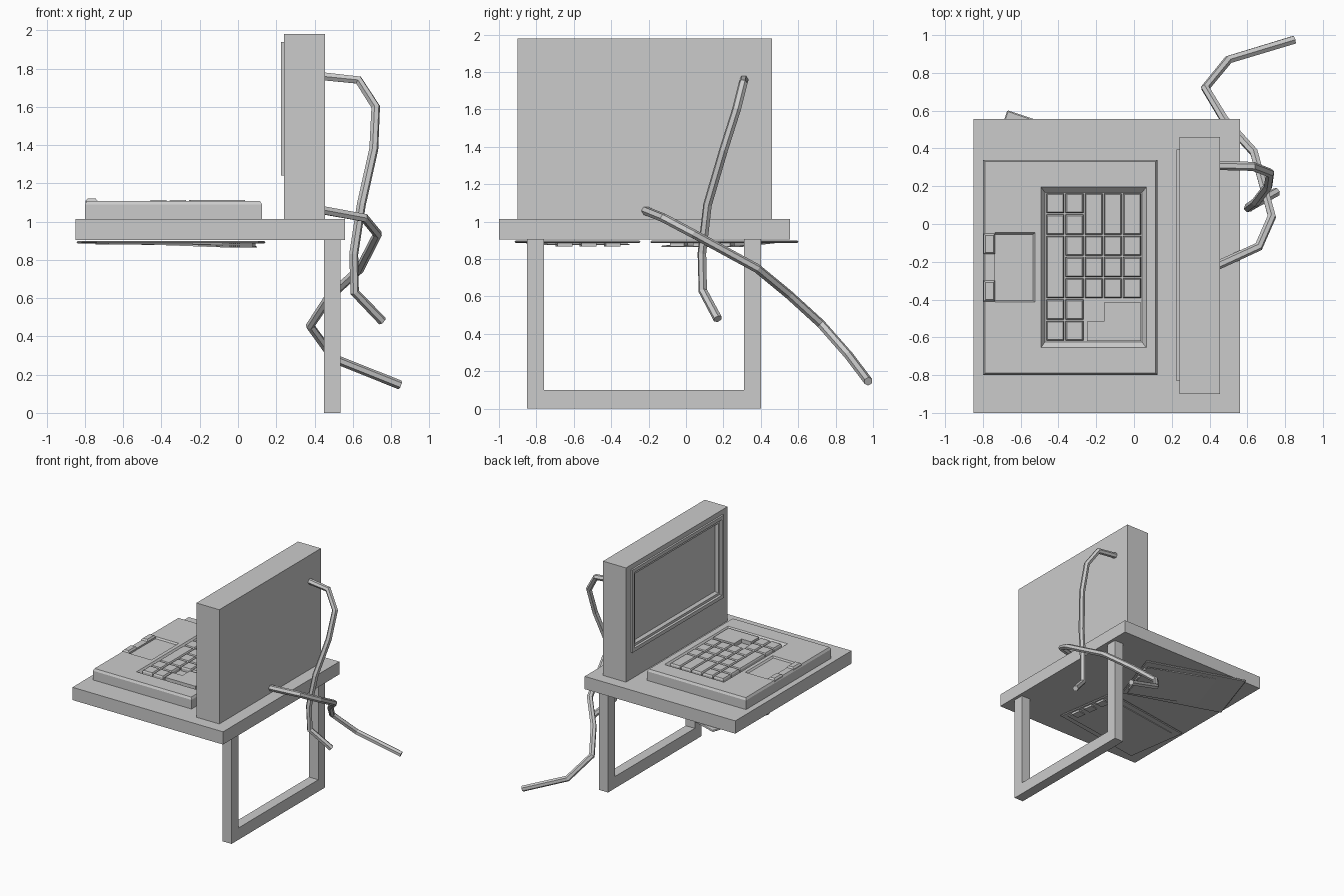
import bpy
import bmesh
from math import radians
from mathutils import Matrix, Vector

if "Cube" in bpy.data.objects:
    bpy.data.objects.remove(bpy.data.objects["Cube"], do_unlink=True)

grey = bpy.data.materials.new("plain_grey")
grey.use_nodes = True
grey.diffuse_color = (0.6, 0.6, 0.6, 1)
grey.node_tree.nodes["Principled BSDF"].inputs["Base Color"].default_value = grey.diffuse_color


def finish(name, bm):
    bmesh.ops.recalc_face_normals(bm, faces=bm.faces)
    mesh = bpy.data.meshes.new(name)
    bm.to_mesh(mesh)
    bm.free()
    mesh.materials.append(grey)
    obj = bpy.data.objects.new(name, mesh)
    bpy.context.collection.objects.link(obj)
    return obj


def nested(name, axis, loops):
    """Skin a list of (level, a0, a1, b0, b1) rectangles and cap both ends."""
    bm = bmesh.new()
    rings = []
    for level, a0, a1, b0, b1 in loops:
        ring = []
        for a, b in ((a0, b0), (a1, b0), (a1, b1), (a0, b1)):
            co = (a, b, level) if axis == "z" else (level, a, b)
            ring.append(bm.verts.new(co))
        rings.append(ring)
    for low, high in zip(rings, rings[1:]):
        for i in range(4):
            j = (i + 1) % 4
            bm.faces.new((low[i], low[j], high[j], high[i]))
    bm.faces.new(rings[0])
    bm.faces.new(rings[-1])
    return finish(name, bm)


def box(name, x0, x1, y0, y1, z0, z1):
    return nested(name, "z", [(z0, x0, x1, y0, y1), (z1, x0, x1, y0, y1)])


def prism(name, points, shift):
    """Extrude a closed outline of 3D points along a vector."""
    bm = bmesh.new()
    face = bm.faces.new([bm.verts.new(p) for p in points])
    ext = bmesh.ops.extrude_face_region(bm, geom=[face], use_keep_orig=True)
    verts = [v for v in ext["geom"] if isinstance(v, bmesh.types.BMVert)]
    bmesh.ops.translate(bm, verts=verts, vec=shift)
    return finish(name, bm)


def cable(name, points, radius=0.024):
    curve = bpy.data.curves.new(name, "CURVE")
    curve.dimensions = "3D"
    curve.bevel_depth = radius
    curve.bevel_resolution = 1
    curve.use_fill_caps = True
    spline = curve.splines.new("POLY")
    spline.points.add(len(points) - 1)
    for p, co in zip(spline.points, points):
        p.co = (*co, 1)
    spline.use_smooth = False
    curve.materials.append(grey)
    obj = bpy.data.objects.new(name, curve)
    bpy.context.collection.objects.link(obj)


# Table top and its single U-shaped leg frame
box("table_top", -0.85, 0.56, -1.0, 0.555, 0.905, 1.013)
outline = [(-0.85, 0), (0.40, 0), (0.40, 0.91), (0.31, 0.91),
           (0.31, 0.10), (-0.76, 0.10), (-0.76, 0.91), (-0.85, 0.91)]
prism("leg_frame", [(0.45, y, z) for y, z in outline], Vector((0.085, 0, 0)))

# Monitor with raised bezel and recessed screen
nested("monitor", "x", [
    (0.455, -0.90, 0.46, 1.013, 1.98),
    (0.24, -0.90, 0.46, 1.013, 1.98),
    (0.24, -0.83, 0.395, 1.24, 1.94),
    (0.225, -0.83, 0.395, 1.24, 1.94),
    (0.225, -0.80, 0.365, 1.27, 1.91),
    (0.24, -0.795, 0.36, 1.275, 1.905),
    (0.24, -0.775, 0.34, 1.295, 1.885),
    (0.262, -0.76, 0.325, 1.31, 1.87)])

# Keyboard body with a sloped key well
body = nested("keyboard_body", "z", [
    (1.01, -0.80, 0.125, -0.80, 0.34),
    (1.09, -0.80, 0.125, -0.80, 0.34),
    (1.108, -0.79, 0.115, -0.79, 0.33),
    (1.108, -0.492, 0.065, -0.655, 0.195),
    (1.08, -0.472, 0.043, -0.625, 0.168)])

# Shallow touchpad recess
cutter = nested("touchpad_cutter", "z", [
    (1.094, -0.736, -0.535, -0.405, -0.055),
    (1.12, -0.736, -0.513, -0.418, -0.038)])
cutter.hide_render = True
cut = body.modifiers.new("touchpad", "BOOLEAN")
cut.operation = "DIFFERENCE"
cut.solver = "EXACT"
cut.object = cutter
bpy.context.view_layer.objects.active = body
bpy.ops.object.modifier_apply(modifier=cut.name)
bpy.data.objects.remove(cutter, do_unlink=True)

# Touchpad buttons
for side, y0 in (("left", -0.16), ("right", -0.41)):
    nested(side + "_touchpad_button", "z", [
        (1.08, -0.797, -0.735, y0, y0 + 0.11),
        (1.108, -0.797, -0.735, y0, y0 + 0.11),
        (1.122, -0.785, -0.745, y0 + 0.01, y0 + 0.10)])

# Keys laid out on a grid of columns and rows
KEY_X, KEY_Y, STEP_X, STEP_Y = -0.467, 0.166, 0.1015, 0.1125


def key(col, row, rows=1):
    x0, x1 = KEY_X + col * STEP_X + 0.004, KEY_X + (col + 1) * STEP_X - 0.004
    y0, y1 = KEY_Y - (row + rows) * STEP_Y + 0.004, KEY_Y - row * STEP_Y - 0.004
    t = 0.006
    nested(f"key_{col}_{row}", "z", [
        (1.075, x0, x1, y0, y1), (1.102, x0, x1, y0, y1),
        (1.114, x0 + t, x1 - t, y0 + t, y1 - t)])


for col in range(5):
    if col < 2:
        singles = [0, 1, 5, 6] if col == 0 else range(7)
    else:
        singles = [2, 3, 4]
        key(col, 0, 2)
    for row in singles:
        key(col, row)
key(0, 2, 3)
corner = [(-0.25, -0.62), (0.036, -0.62), (0.036, -0.415),
          (-0.16, -0.415), (-0.16, -0.515), (-0.25, -0.515)]
prism("corner_key", [(x, y, 1.075) for x, y in corner], Vector((0, 0, 0.038)))

# Cables hanging behind the monitor
cable("upper_cable", [
    (0.44, 0.31, 1.76), (0.63, 0.305, 1.74), (0.72, 0.27, 1.60),
    (0.71, 0.20, 1.38), (0.645, 0.115, 1.09), (0.605, 0.085, 0.83),
    (0.61, 0.09, 0.63), (0.755, 0.17, 0.48)])
cable("lower_cable", [
    (0.44, -0.22, 1.06), (0.66, -0.12, 1.02), (0.73, 0.04, 0.935),
    (0.635, 0.38, 0.75), (0.48, 0.55, 0.61), (0.377, 0.72, 0.455),
    (0.50, 0.87, 0.285), (0.847, 0.975, 0.146)])


# Two thin trays under the table, each with a cover and small tabs
def tray(name, x, y, turn, tilt):
    place = Matrix.Translation((x, y, 0.892)) @ Matrix.Rotation(radians(turn), 4, "Z")
    plate = box(name + "_plate", -0.43, 0.43, -0.275, 0.275, -0.007, 0.007)
    bevel = plate.modifiers.new("round_corners", "BEVEL")
    bevel.width = 0.006
    bevel.segments = 1
    plate.matrix_world = place
    cover = box(name + "_cover", -0.36, 0.40, -0.22, 0.22, -0.014, -0.007)
    cover.matrix_world = place @ Matrix.Rotation(radians(tilt), 4, "Y")
    for i in range(3):
        v = -0.17 + i * 0.13
        tab = box(f"{name}_tab_{i}", 0.34, 0.41, v, v + 0.08, -0.024, -0.006)
        tab.matrix_world = place


tray("front_tray", -0.355, -0.58, 8.7, 0.5)
tray("rear_tray", -0.35, 0.205, -18.5, 2)
